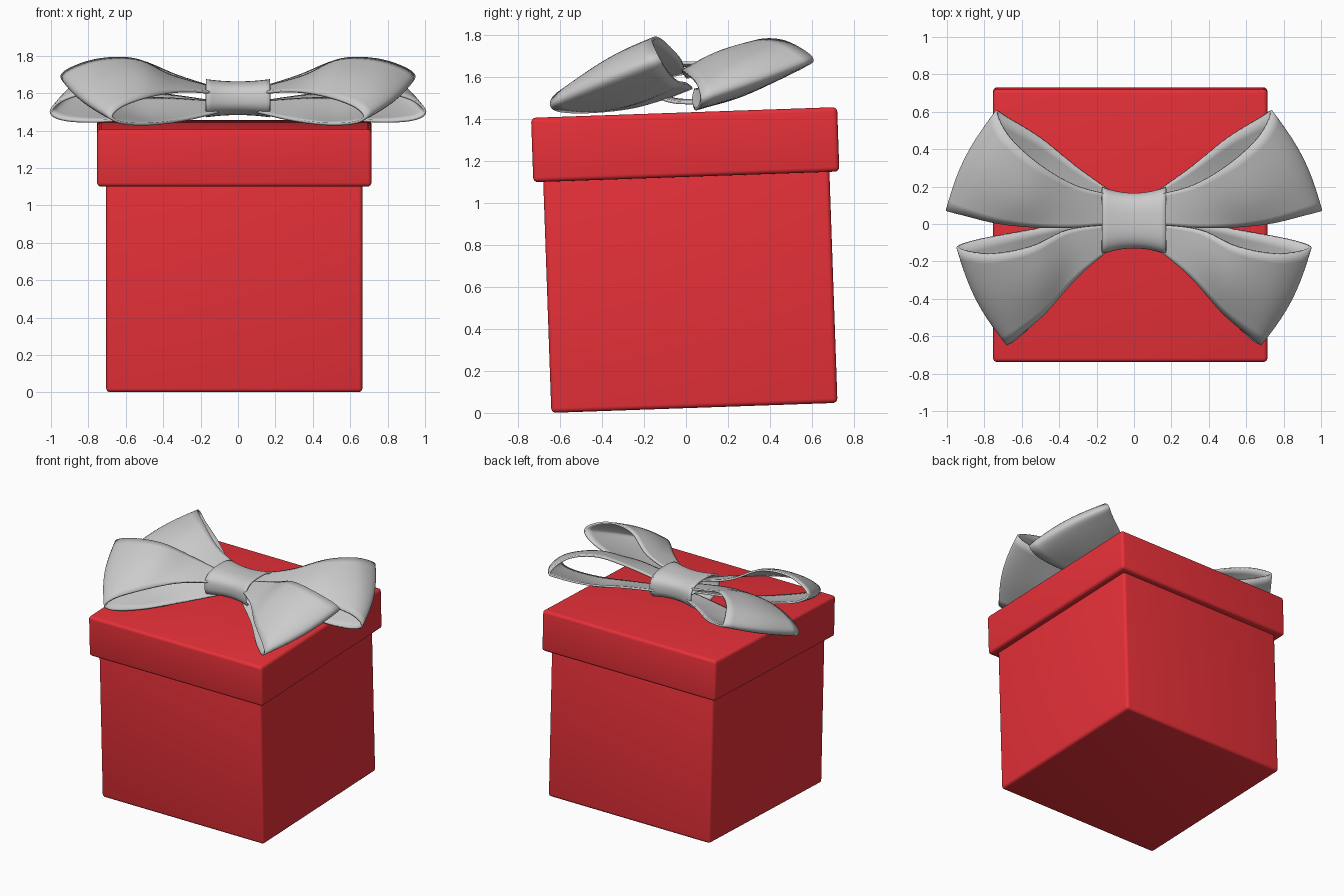
import bpy, bmesh
from math import sin, cos, pi, radians
from mathutils import Vector, Matrix

if "Cube" in bpy.data.objects:
    bpy.data.objects.remove(bpy.data.objects["Cube"])

TILT = radians(2.0)
red = bpy.data.materials.new("red")
red.diffuse_color = (0.8, 0.03, 0.04, 1)
red.use_nodes = True
red.node_tree.nodes["Principled BSDF"].inputs["Base Color"].default_value = red.diffuse_color


def add_object(name, bm, material=None):
    bmesh.ops.recalc_face_normals(bm, faces=bm.faces)
    me = bpy.data.meshes.new(name)
    bm.to_mesh(me)
    bm.free()
    ob = bpy.data.objects.new(name, me)
    bpy.context.collection.objects.link(ob)
    if material:
        me.materials.append(material)
    bpy.ops.object.select_all(action='DESELECT')
    bpy.context.view_layer.objects.active = ob
    ob.select_set(True)
    bpy.ops.object.shade_smooth_by_angle(angle=radians(40))
    return ob


def rounded_box(name, width, depth, z0, z1):
    bm = bmesh.new()
    bmesh.ops.create_cube(bm, size=1)
    bmesh.ops.scale(bm, vec=(width, depth, z1 - z0), verts=bm.verts)
    bmesh.ops.translate(bm, vec=(0, 0, (z0 + z1) / 2), verts=bm.verts)
    bmesh.ops.bevel(bm, geom=bm.edges[:], offset=0.022, segments=4,
                    profile=0.5, affect='EDGES')
    ob = add_object(name, bm, red)
    # the whole box leans back slightly
    ob.matrix_world = (Matrix.Translation((-0.02, 0.04, 0.026))
                       @ Matrix.Rotation(TILT, 4, 'X'))
    return ob


def spline(points, steps=6):
    """Catmull-Rom curve through the points."""
    p = [Vector(q) for q in points]
    p = [2 * p[0] - p[1]] + p + [2 * p[-1] - p[-2]]
    out = []
    for i in range(1, len(p) - 2):
        a, b, c, d = p[i - 1:i + 3]
        for k in range(steps):
            t = k / steps
            out.append(0.5 * (2 * b + (c - a) * t
                              + (2 * a - 5 * b + 4 * c - d) * t * t
                              + (3 * b - a - 3 * c + d) * t ** 3))
    return out + [p[-2]]


def skin(bm, rows, closed=False):
    grid = [[bm.verts.new(q) for q in row] for row in rows]
    for r, s in zip(grid, grid[1:]):
        n = len(r)
        for i in range(n if closed else n - 1):
            j = (i + 1) % n
            bm.faces.new((r[i], r[j], s[j], s[i]))


def ribbon_loop(name, edge_a, edge_b, bulge=0.035, across=10):
    """Ribbon loop lofted between its two edges, mirrored to the other side."""
    a, b = spline(edge_a), spline(edge_b)
    mid = [(p + q) / 2 for p, q in zip(a, b)]
    centre = sum(mid, Vector()) / len(mid)
    rows = []
    for j in range(across + 1):
        v = j / across
        row = []
        for i, (p, q) in enumerate(zip(a, b)):
            u = i / (len(a) - 1)
            out = (mid[i] - centre).normalized()
            row.append(p.lerp(q, v) + out * bulge * sin(pi * v) * sin(pi * u))
        rows.append(row)
    bm = bmesh.new()
    skin(bm, rows)
    ob = add_object(name, bm)
    solid = ob.modifiers.new("thickness", 'SOLIDIFY')
    solid.thickness = 0.014
    solid.offset = 0
    ob.modifiers.new("other_side", 'MIRROR')


# Box and lid
rounded_box("box", 1.37, 1.365, -0.002, 1.15)
rounded_box("lid", 1.467, 1.46, 1.10, 1.407)

# Back pair of loops: low front edge, high back edge
ribbon_loop(
    "back_loops",
    [(0.10, 0.00, 1.60), (0.40, -0.02, 1.63), (0.70, 0.00, 1.62),
     (0.92, 0.05, 1.57), (1.00, 0.07, 1.50), (0.92, 0.06, 1.457),
     (0.70, 0.04, 1.452), (0.40, 0.03, 1.49), (0.10, 0.04, 1.54)],
    [(0.10, 0.15, 1.62), (0.32, 0.21, 1.69), (0.52, 0.33, 1.77),
     (0.67, 0.47, 1.77), (0.735, 0.60, 1.695), (0.67, 0.565, 1.655),
     (0.50, 0.46, 1.61), (0.30, 0.30, 1.58), (0.10, 0.16, 1.55)])

# Front pair of loops: high back edge, low front edge
ribbon_loop(
    "front_loops",
    [(0.10, 0.00, 1.62), (0.35, -0.03, 1.69), (0.55, -0.12, 1.78),
     (0.77, -0.16, 1.775), (0.94, -0.13, 1.70), (0.86, -0.09, 1.63),
     (0.60, -0.04, 1.58), (0.35, 0.00, 1.57), (0.10, 0.03, 1.55)],
    [(0.10, -0.11, 1.60), (0.30, -0.28, 1.61), (0.48, -0.48, 1.58),
     (0.62, -0.60, 1.53), (0.675, -0.645, 1.475), (0.62, -0.61, 1.442),
     (0.48, -0.47, 1.435), (0.30, -0.27, 1.455), (0.10, -0.10, 1.50)])

# Knot: waisted band around the middle
bm = bmesh.new()
rows = []
for k in range(13):
    s = -1 + k / 6
    ry, rz = 0.148 + 0.032 * s * s, 0.09 + 0.012 * s * s
    row = []
    for i in range(48):
        t = 2 * pi * i / 48
        c, d = cos(t), sin(t)
        row.append((0.17 * s,
                    0.018 + ry * abs(c) ** 0.75 * (1 if c > 0 else -1),
                    1.573 + rz * abs(d) ** 0.75 * (1 if d > 0 else -1)))
    rows.append(row)
skin(bm, rows, closed=True)
knot = add_object("knot", bm)
band = knot.modifiers.new("thickness", 'SOLIDIFY')
band.thickness = 0.014
band.offset = -1
